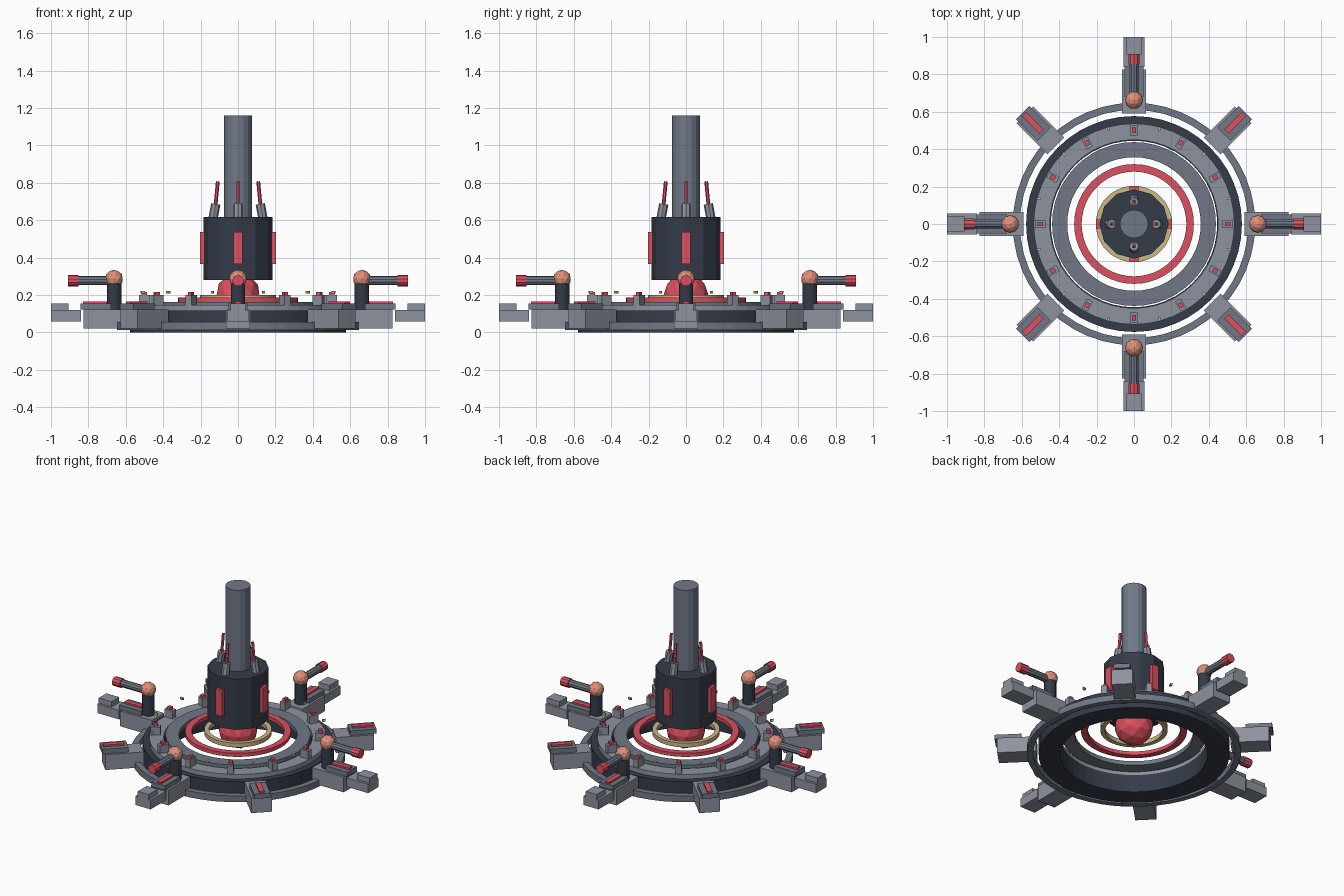
import bpy, bmesh, math
from mathutils import Matrix, Vector

if "Cube" in bpy.data.objects:
    bpy.data.objects.remove(bpy.data.objects["Cube"])


def material(name, r, g, b):
    m = bpy.data.materials.new(name)
    m.diffuse_color = (r, g, b, 1)
    m.use_nodes = True
    m.node_tree.nodes["Principled BSDF"].inputs["Base Color"].default_value = m.diffuse_color
    return m


LIGHT = material("light_steel", 0.27, 0.29, 0.35)
STEEL = material("steel", 0.16, 0.19, 0.24)
DARK = material("dark_steel", 0.035, 0.045, 0.065)
RED = material("red", 0.72, 0.08, 0.12)
GOLD = material("gold", 0.6, 0.48, 0.24)
COPPER = material("copper", 0.75, 0.28, 0.19)


def finish(bm, name, mat, turn=0.0):
    bmesh.ops.transform(bm, matrix=Matrix.Rotation(turn, 4, 'Z'), verts=bm.verts)
    bmesh.ops.recalc_face_normals(bm, faces=bm.faces)
    me = bpy.data.meshes.new(name)
    bm.to_mesh(me)
    bm.free()
    me.materials.append(mat)
    ob = bpy.data.objects.new(name, me)
    bpy.context.collection.objects.link(ob)
    return ob


def ring(name, r0, r1, z0, z1, mat, n=48):
    """Flat ring with a rectangular section."""
    bm = bmesh.new()
    loops = []
    for i in range(n):
        a = 2 * math.pi * i / n
        c, s = math.cos(a), math.sin(a)
        loops.append([bm.verts.new((r * c, r * s, z))
                      for r, z in ((r0, z0), (r1, z0), (r1, z1), (r0, z1))])
    for i in range(n):
        p, q = loops[i], loops[(i + 1) % n]
        for k in range(4):
            j = (k + 1) % 4
            bm.faces.new((p[k], q[k], q[j], p[j]))
    return finish(bm, name, mat)


def box(name, x, y, z, mat, turn=0.0):
    """Box from (min, max) pairs, swung about the centre axis."""
    bm = bmesh.new()
    bmesh.ops.create_cube(bm, size=1)
    for v in bm.verts:
        v.co = [lo + (c + 0.5) * (hi - lo) for c, (lo, hi) in zip(v.co, (x, y, z))]
    return finish(bm, name, mat, turn)


def rod(name, a, b, r, mat, n=12, turn=0.0):
    """Cylinder between two points."""
    a, b = Vector(a), Vector(b)
    d = b - a
    bm = bmesh.new()
    m = Matrix.Translation((a + b) / 2) @ d.to_track_quat('Z', 'Y').to_matrix().to_4x4()
    bmesh.ops.create_cone(bm, cap_ends=True, segments=n, radius1=r, radius2=r,
                          depth=d.length, matrix=m)
    return finish(bm, name, mat, turn)


def ball(name, c, r, mat, turn=0.0):
    bm = bmesh.new()
    bmesh.ops.create_icosphere(bm, subdivisions=2, radius=r,
                               matrix=Matrix.Translation(c))
    return finish(bm, name, mat, turn)


# Concentric base rings
ring("base_ring", 0.445, 0.577, 0.0, 0.117, DARK)
ring("outer_ring", 0.61, 0.648, 0.013, 0.055, STEEL)
ring("deck_ring", 0.45, 0.537, 0.115, 0.147, LIGHT)
ring("inner_ring", 0.357, 0.438, 0.135, 0.163, STEEL)
ring("red_ring", 0.28, 0.32, 0.163, 0.187, RED)
ring("gold_ring", 0.175, 0.204, 0.172, 0.2, GOLD)

# Core, central drum and mast
ball("core", (0, 0, 0.2), 0.12, RED)
rod("drum", (0, 0, 0.28), (0, 0, 0.617), 0.185, DARK, 12)
rod("mast", (0, 0, 0.6), (0, 0, 1.16), 0.076, STEEL, 16)

# Eight docking arms
for i in range(8):
    t = i * math.pi / 4
    box("arm_body", (0.59, 0.825), (-0.064, 0.064), (0.022, 0.124), LIGHT, t)
    box("arm_top", (0.68, 0.842), (-0.05, 0.05), (0.124, 0.155), STEEL, t)
    box("arm_stripe", (0.70, 0.83), (-0.016, 0.016), (0.152, 0.166), RED, t)

# Four main arms: tips, turrets, drum panels and antennas
for i in range(4):
    t = i * math.pi / 2
    box("arm_tip", (0.84, 1.0), (-0.055, 0.055), (0.06, 0.12), LIGHT, t)
    box("arm_tip_cap", (0.905, 1.0), (-0.04, 0.04), (0.12, 0.155), LIGHT, t)
    rod("turret_post", (0.662, 0, 0.124), (0.662, 0, 0.29), 0.038, DARK, 12, t)
    ball("turret_ball", (0.662, 0, 0.287), 0.048, COPPER, t)
    rod("turret_barrel", (0.67, 0, 0.277), (0.87, 0, 0.277), 0.024, STEEL, 10, t)
    rod("turret_muzzle", (0.853, 0, 0.277), (0.91, 0, 0.277), 0.03, RED, 10, t)
    box("drum_panel", (0.175, 0.203), (-0.025, 0.025), (0.367, 0.537), RED, t)
    rod("antenna_base", (0.135, 0, 0.6), (0.119, 0, 0.687), 0.025, LIGHT, 8, t)
    rod("antenna", (0.12, 0, 0.68), (0.108, 0, 0.808), 0.01, RED, 6, t)

# Clamps and small gold beacons around the deck
for i in range(12):
    t = i * math.pi / 6
    box("clamp", (0.47, 0.53), (-0.018, 0.018), (0.145, 0.2), LIGHT, t)
    box("clamp_light", (0.487, 0.515), (-0.011, 0.011), (0.195, 0.217), RED, t)
    box("beacon", (0.517, 0.537), (-0.006, 0.006), (0.208, 0.222), GOLD, t + math.pi / 12)
